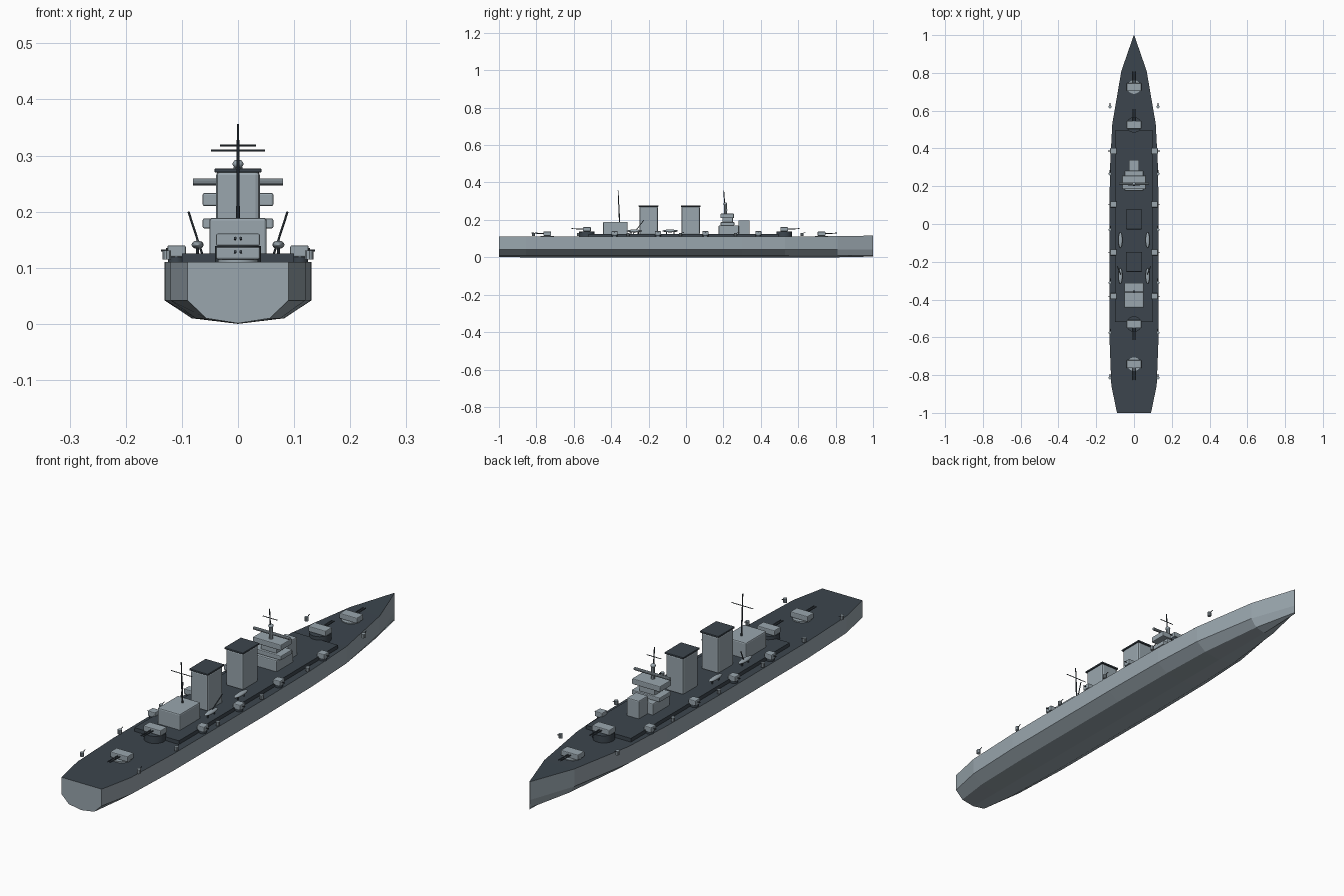
import bpy, bmesh, math
from mathutils import Vector

if "Cube" in bpy.data.objects:
    bpy.data.objects.remove(bpy.data.objects["Cube"])


def material(name, rgb):
    m = bpy.data.materials.new(name)
    m.diffuse_color = (*rgb, 1)
    m.use_nodes = True
    m.node_tree.nodes["Principled BSDF"].inputs["Base Color"].default_value = m.diffuse_color
    return m


GREY = material("naval_grey", (0.32, 0.38, 0.42))
DARK = material("deck_dark", (0.045, 0.06, 0.075))


def finish(ob, name, mat, bevel=0.0):
    ob.name = name
    ob.data.materials.append(mat)
    if bevel:
        b = ob.modifiers.new("bevel", 'BEVEL')
        b.width, b.segments = bevel, 2
    return ob


def box(name, x, y, z, mat=GREY, bevel=0.0):
    """Box from (min, max) ranges."""
    c = [(r[0] + r[1]) / 2 for r in (x, y, z)]
    bpy.ops.mesh.primitive_cube_add(size=1, location=c)
    ob = bpy.context.object
    ob.scale = [r[1] - r[0] for r in (x, y, z)]
    bpy.ops.object.transform_apply(location=False, rotation=False, scale=True)
    return finish(ob, name, mat, bevel)


def rod(name, a, b, r, mat=GREY, r2=None, sides=10):
    """Round bar between two points, optionally tapered."""
    a, b = Vector(a), Vector(b)
    d = b - a
    bpy.ops.mesh.primitive_cone_add(vertices=sides, radius1=r, radius2=r if r2 is None else r2,
                                    depth=d.length, location=(a + b) / 2,
                                    rotation=d.to_track_quat('Z', 'Y').to_euler())
    ob = finish(bpy.context.object, name, mat)
    bpy.ops.object.shade_smooth_by_angle()
    return ob


def ball(name, loc, size, mat=GREY):
    bpy.ops.mesh.primitive_uv_sphere_add(segments=14, ring_count=8, radius=1, location=loc)
    bpy.context.object.scale = size
    ob = finish(bpy.context.object, name, mat)
    bpy.ops.object.shade_smooth()
    return ob


# Hull: lofted stations (y, half width, deck height)
stations = [(-1, 0.09, 0.11), (-0.855, 0.12, 0.11), (-0.6, 0.13, 0.11), (0, 0.131, 0.11),
            (0.3, 0.127, 0.11), (0.53, 0.115, 0.11), (0.81, 0.067, 0.113), (1, 0.001, 0.116)]
bm = bmesh.new()
rings = []
for y, w, top in stations:
    half = [(w, top), (w, 0.042), (0.63 * w, 0.01)]
    pts = half + [(0, 0.001 if y < 1 else 0.004)] + [(-x, z) for x, z in reversed(half)]
    rings.append([bm.verts.new((x, y, z)) for x, z in pts])
for r, s in zip(rings, rings[1:]):
    for i in range(7):
        j = (i + 1) % 7
        f = bm.faces.new((r[i], r[j], s[j], s[i]))
        f.material_index = 1 if i == 6 else 0
bm.faces.new(rings[0])
bm.faces.new(rings[-1])
bmesh.ops.recalc_face_normals(bm, faces=bm.faces)
# keel rests on the ground
for ring in rings[1:-1]:
    ring[3].co.z = 0
mesh = bpy.data.meshes.new("hull")
bm.to_mesh(mesh)
bm.free()
hull = bpy.data.objects.new("hull", mesh)
bpy.context.collection.objects.link(hull)
mesh.materials.append(GREY)
mesh.materials.append(DARK)

# Raised midship deck
box("upper_deck", (-0.1, 0.1), (-0.52, 0.495), (0.108, 0.125), DARK)

# Main turrets: (y, facing, base height)
for y, d, z in [(0.725, 1, 0.115), (0.525, 1, 0.139), (-0.53, -1, 0.139), (-0.742, -1, 0.115)]:
    rod("barbette", (0, y, 0.105), (0, y, z), 0.041 if z > 0.12 else 0.036, GREY if z < 0.12 else DARK, sides=24)
    box("turret", (-0.039, 0.039), (y - 0.021, y + 0.021), (z, z + 0.022), GREY, 0.003)
    for s in (-1, 1):
        rod("main_gun", (s * 0.005, y, z + 0.012), (s * 0.005, y + d * 0.083, z + 0.014), 0.0025, DARK)

# Funnels with dark caps
for y in (-0.2, 0.025):
    box("funnel", (-0.039, 0.039), (y - 0.049, y + 0.049), (0.12, 0.273), GREY, 0.008)
    box("funnel_cap", (-0.042, 0.042), (y - 0.053, y + 0.053), (0.27, 0.277), DARK, 0.002)

# Aft deckhouse
box("aft_deckhouse", (-0.051, 0.051), (-0.443, -0.312), (0.12, 0.189), GREY, 0.005)

# Bridge tower in tiers
box("bridge_base", (-0.05, 0.05), (0.175, 0.283), (0.12, 0.17), GREY, 0.004)
box("bridge_lower_wing", (-0.063, 0.063), (0.185, 0.258), (0.17, 0.188), GREY, 0.003)
box("bridge_pillar", (-0.035, 0.035), (0.195, 0.25), (0.186, 0.212), GREY, 0.003)
box("bridge_upper_wing", (-0.063, 0.063), (0.184, 0.256), (0.21, 0.233), GREY, 0.003)
box("forward_house", (-0.027, 0.027), (0.28, 0.34), (0.12, 0.197), GREY, 0.004)
rod("rangefinder", (-0.08, 0.215, 0.253), (0.08, 0.215, 0.253), 0.006, GREY)
rod("director_post", (0, 0.212, 0.23), (0, 0.212, 0.28), 0.008, GREY)
ball("director", (0, 0.21, 0.285), (0.01, 0.01, 0.008))

# Masts and yards: (base y, base z, yard z, yard half span)
for y, z0, zy, span in [(-0.355, 0.185, 0.309, 0.048), (0.21, 0.23, 0.318, 0.032)]:
    rod("mast", (0, y, z0), (0, y - 0.008, 0.356), 0.0035, DARK, 0.002)
    rod("yard", (-span, y - 0.005, zy), (span, y - 0.005, zy), 0.0015, DARK)

# Parts repeated on both sides
for s in (-1, 1):
    for y in (0.387, 0.104, -0.15, -0.382):
        box("side_gun_house", (min(s * 0.093, s * 0.126), max(s * 0.093, s * 0.126)),
            (y - 0.016, y + 0.016), (0.119, 0.14), GREY, 0.003)
        rod("side_gun_base", (s * 0.11, y, 0.108), (s * 0.11, y, 0.12), 0.015, DARK, sides=16)
        rod("side_gun", (s * 0.12, y, 0.13), (s * 0.137, y, 0.131), 0.002, DARK)
    for y in (0.62, 0.265, -0.03, -0.31, -0.575, -0.815):
        rod("light_gun_mount", (s * 0.127, y, 0.115), (s * 0.127, y, 0.131), 0.008, GREY)
        rod("light_gun", (s * 0.127, y, 0.127), (s * 0.127, y + 0.02, 0.134), 0.0015, DARK)
    for y in (-0.085, -0.275):
        ball("boat", (s * 0.072, y, 0.141), (0.011, 0.042, 0.0075))
        for dy in (-0.02, 0.02):
            rod("boat_cradle", (s * 0.072, y + dy, 0.122), (s * 0.072, y + dy, 0.138), 0.003, DARK)
    rod("boat_crane", (s * 0.063, -0.285, 0.122), (s * 0.088, -0.225, 0.199), 0.002, DARK)
